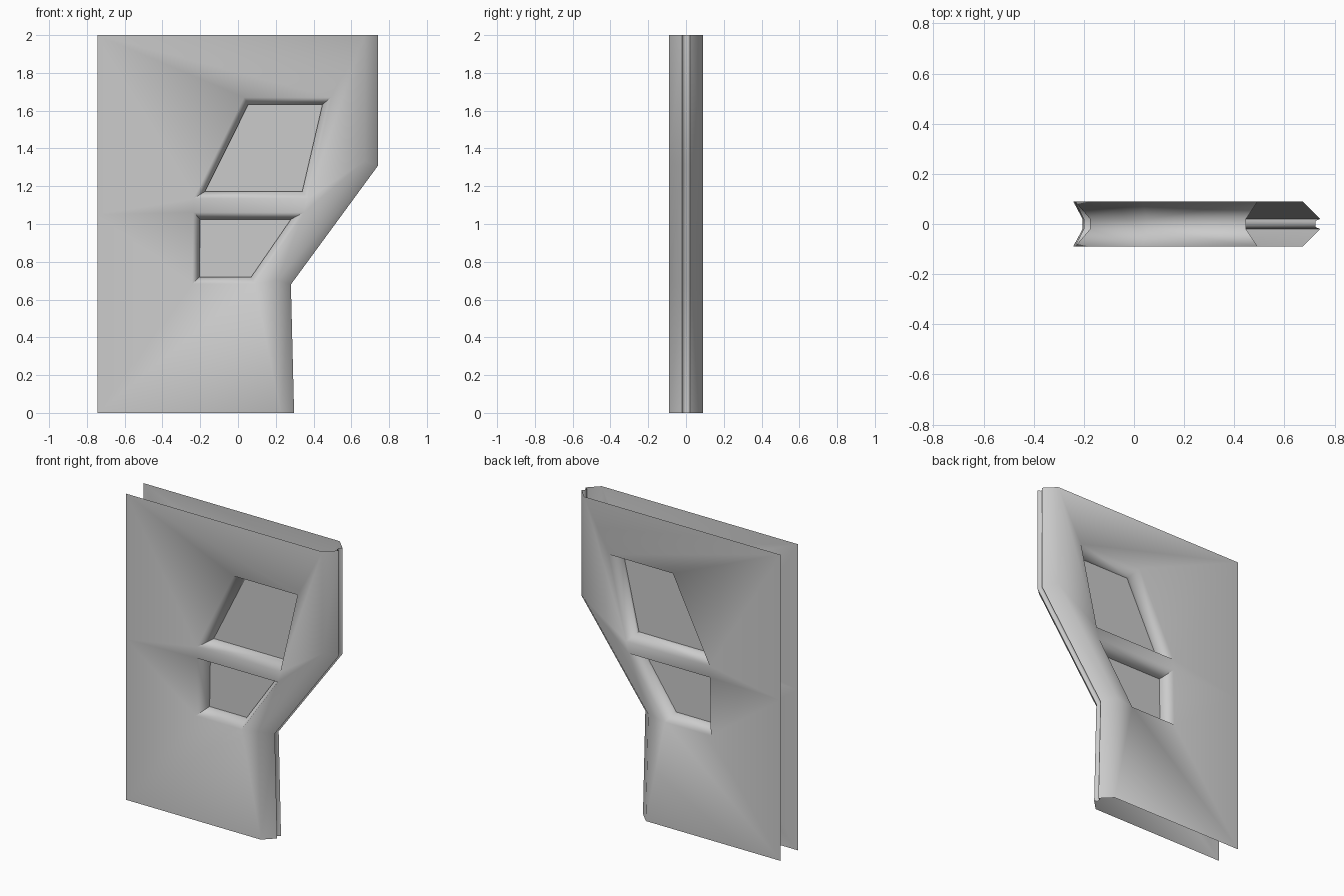
import bpy, bmesh, math
from mathutils import Vector

if "Cube" in bpy.data.objects:
    bpy.data.objects.remove(bpy.data.objects["Cube"])

FACE_Y = -0.09     # front skin depth
LIP_Y = -0.02      # where bevels end
EDGE = -0.745      # open left edge


def offset_path(pts, d, closed):
    """Mitred offset of an x/z path; positive d moves to the left of travel."""
    pts = [Vector(p) for p in pts]
    n, out = len(pts), []
    for i, p in enumerate(pts):
        dirs = []
        if closed or i > 0:
            dirs.append((p - pts[i - 1]).normalized())
        if closed or i < n - 1:
            dirs.append((pts[(i + 1) % n] - p).normalized())
        norms = [Vector((-v.y, v.x)) for v in dirs]
        m = sum(norms, Vector((0, 0))).normalized()
        q = p + m * (d / m.dot(norms[0]))
        if not closed and i in (0, n - 1):
            q.y = p.y          # keep path ends level with top and bottom
        out.append(q)
    return out


def add_object(name, bm):
    me = bpy.data.meshes.new(name)
    bm.to_mesh(me)
    bm.free()
    ob = bpy.data.objects.new(name, me)
    bpy.context.collection.objects.link(ob)
    return ob


# Outlines in x/z, counter-clockwise from bottom left
upper = [(-0.175, 1.172), (0.34, 1.172), (0.447, 1.633), (0.055, 1.633)]
lower = [(-0.205, 0.72), (0.07, 0.72), (0.28, 1.025), (-0.2, 1.025)]
tip = [(0.297, 0), (0.28, 0.68), (0.742, 1.31), (0.742, 2)]

bm = bmesh.new()


def row(pts, y):
    return [bm.verts.new((p[0], y, p[1])) for p in pts]


def bridge(a, b, closed):
    n = len(a)
    for i in range(n if closed else n - 1):
        j = (i + 1) % n
        bm.faces.new((a[i], a[j], b[j], b[i]))


# Window reveals: bevel, then a short straight step to the pane
rims = []
for win in (upper, lower):
    loops = [row(offset_path(win, -0.037, True), FACE_Y), row(win, LIP_Y), row(win, 0)]
    for a, b in zip(loops, loops[1:]):
        bridge(a, b, True)
    rims.append(loops[0])

# Right edge: bevel, lip and shallow centre groove
edge_rows = [row(offset_path(tip, d, False), y)
             for d, y in ((0.07, FACE_Y), (0, LIP_Y), (0.018, -0.012), (0.018, 0))]
for a, b in zip(edge_rows, edge_rows[1:]):
    bridge(a, b, False)

# Front skin around both windows
u, w, r = rims[0], rims[1], edge_rows[0]
bl, ml, tl = row([(EDGE, 0), (EDGE, 1.05), (EDGE, 2)], FACE_Y)
for f in ((tl, u[3], u[2], r[3]), (tl, ml, u[0], u[3]), (ml, w[3], u[0]),
          (ml, bl, w[0], w[3]), (u[0], w[3], w[2], u[1]), (bl, r[0], w[1], w[0]),
          (r[0], r[1], w[1]), (w[1], r[1], w[2]), (w[2], r[1], r[2], u[1]),
          (u[1], r[2], r[3], u[2])):
    skin = bm.faces.new(f)
bmesh.ops.recalc_face_normals(bm, faces=bm.faces)
skin.normal_update()
if skin.normal.y > 0:
    bmesh.ops.reverse_faces(bm, faces=bm.faces)

shell = add_object("door_shell", bm)
bpy.context.view_layer.objects.active = shell
shell.select_set(True)
bpy.ops.object.shade_smooth_by_angle(angle=math.radians(70))
mirror = shell.modifiers.new("Mirror", 'MIRROR')
mirror.use_axis = (False, True, False)
mirror.merge_threshold = 0.0005

# Flat panes at the middle of the thickness
for name, win in (("upper_pane", upper), ("lower_pane", lower)):
    bm = bmesh.new()
    bm.faces.new(row(win, 0))
    add_object(name, bm)
